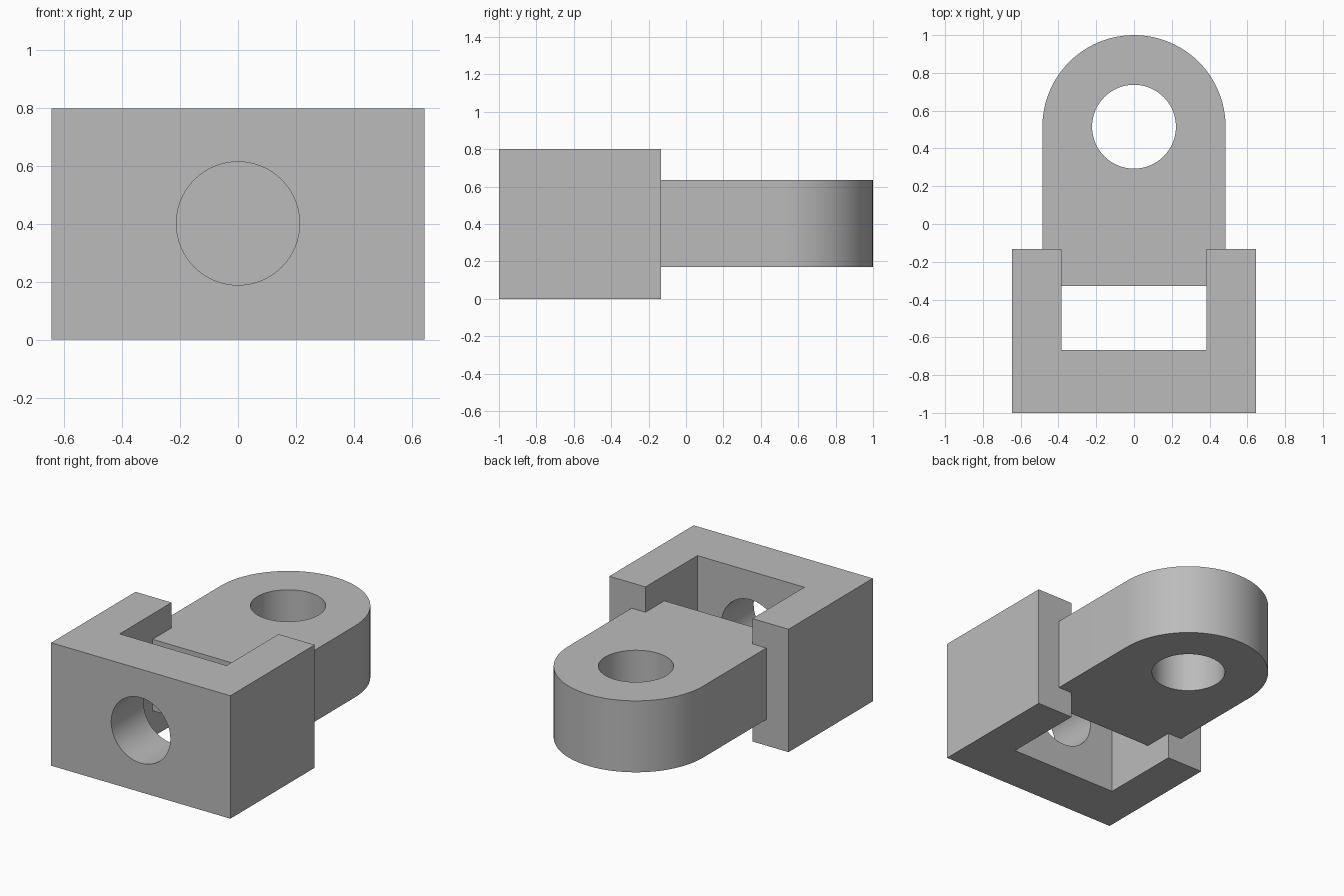
import bpy, bmesh, math

if "Cube" in bpy.data.objects:
    bpy.data.objects.remove(bpy.data.objects["Cube"])

grey = bpy.data.materials.new("plain grey")
grey.diffuse_color = (0.5, 0.5, 0.5, 1)
grey.use_nodes = True
grey.node_tree.nodes["Principled BSDF"].inputs["Base Color"].default_value = grey.diffuse_color


def prism(name, outline, z0, z1):
    """Extrude a flat xy outline from z0 up to z1."""
    bm = bmesh.new()
    base = bm.faces.new([bm.verts.new((x, y, z0)) for x, y in outline])
    top = bmesh.ops.extrude_face_region(bm, geom=[base])["geom"]
    bmesh.ops.translate(bm, vec=(0, 0, z1 - z0),
                        verts=[v for v in top if isinstance(v, bmesh.types.BMVert)])
    bmesh.ops.recalc_face_normals(bm, faces=bm.faces)
    mesh = bpy.data.meshes.new(name)
    bm.to_mesh(mesh)
    bm.free()
    mesh.materials.append(grey)
    obj = bpy.data.objects.new(name, mesh)
    bpy.context.collection.objects.link(obj)
    return obj


def arc(cy, r, a0, a1, n):
    return [(r * math.cos(a0 + (a1 - a0) * i / n),
             cy + r * math.sin(a0 + (a1 - a0) * i / n)) for i in range(n + 1)]


def combine(target, other, operation):
    """Apply a boolean and discard the second object."""
    mod = target.modifiers.new("combine", 'BOOLEAN')
    mod.object, mod.operation, mod.solver = other, operation, 'EXACT'
    bpy.context.view_layer.objects.active = target
    bpy.ops.object.modifier_apply(modifier=mod.name)
    bpy.data.objects.remove(other)


# U-shaped bracket, open at the back
W, IN, BACK, WALL = 0.645, 0.385, -0.133, -0.667
bracket = prism("clevis_bracket", [(-W, -1), (W, -1), (W, BACK), (IN, BACK),
                                   (IN, WALL), (-IN, WALL), (-IN, BACK), (-W, BACK)], 0, 0.8)

# Round hole through the front wall
hole = prism("front_hole", arc(0, 0.213, 0, 2 * math.pi, 64)[:-1], -0.3, 0.3)
hole.rotation_euler.x = math.pi / 2
hole.location = (0, -0.85, 0.402)
combine(bracket, hole, 'DIFFERENCE')

# Tongue with a rounded end and a vertical pin hole
R, CY = 0.485, 0.515
tongue = prism("tongue", [(-R, -0.328), (R, -0.328)] + arc(CY, R, 0, math.pi, 48), 0.17, 0.635)
pin = prism("pin_hole", arc(CY, 0.222, 0, 2 * math.pi, 64)[:-1], 0, 0.8)
combine(tongue, pin, 'DIFFERENCE')

# Fuse the tongue into the bracket arms
combine(bracket, tongue, 'UNION')
bpy.ops.object.select_all(action='DESELECT')
bracket.select_set(True)
bpy.context.view_layer.objects.active = bracket
bpy.ops.object.shade_smooth_by_angle(angle=math.radians(30))
